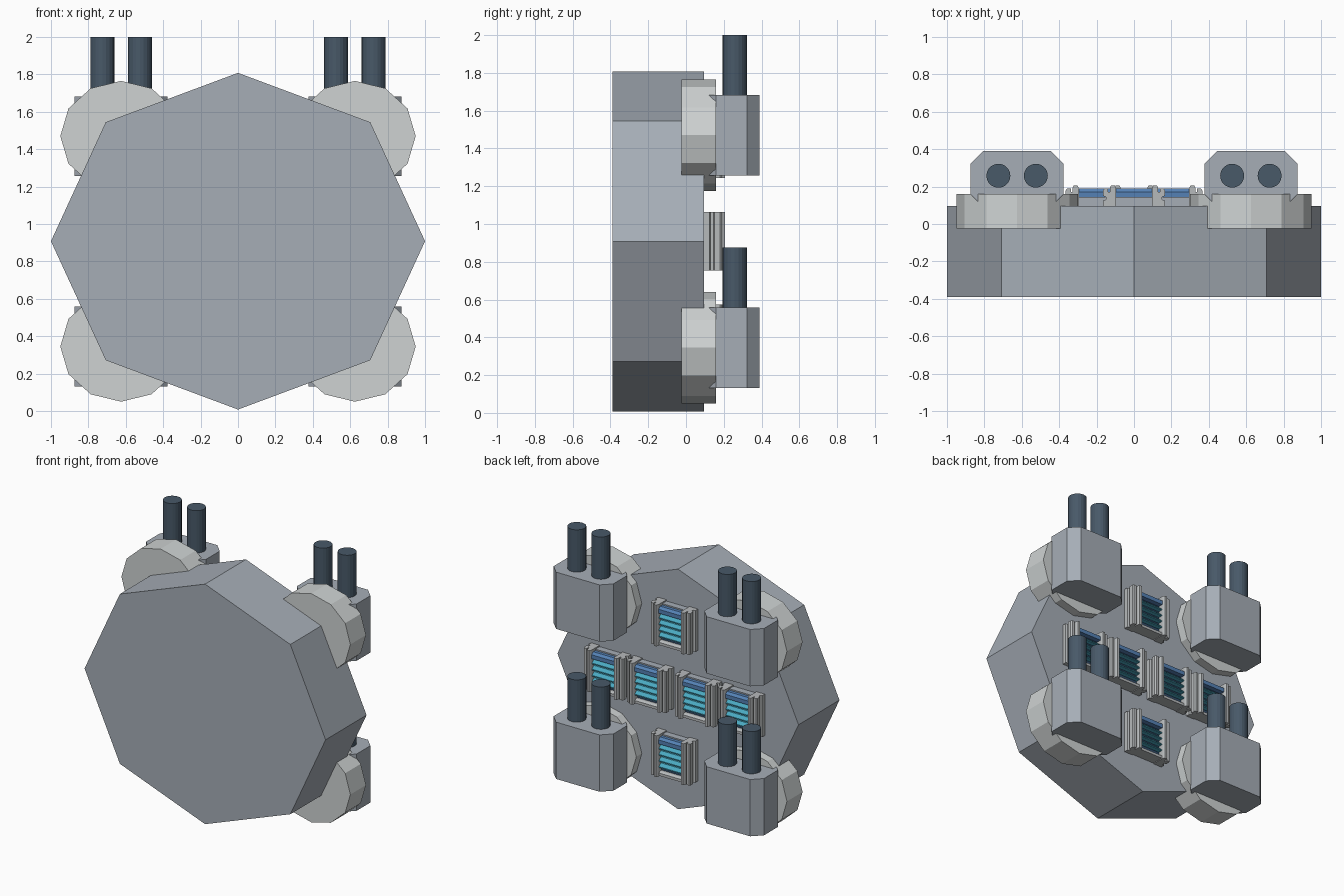
import bpy, bmesh, math

if "Cube" in bpy.data.objects:
    bpy.data.objects.remove(bpy.data.objects["Cube"])


def material(name, rgb):
    m = bpy.data.materials.new(name)
    m.diffuse_color = (*rgb, 1)
    m.use_nodes = True
    m.node_tree.nodes["Principled BSDF"].inputs["Base Color"].default_value = m.diffuse_color
    return m


HULL = material("hull grey", (0.38, 0.42, 0.47))
PALE = material("pale grey", (0.62, 0.65, 0.65))
STEEL = material("dark steel", (0.065, 0.10, 0.14))
TRIM = material("trim grey", (0.47, 0.49, 0.50))
BLUE = material("vent blue", (0.09, 0.22, 0.46))
TEAL = material("vent teal", (0.07, 0.40, 0.54))
NAVY = material("vent navy", (0.03, 0.07, 0.14))


def prism(name, pts, axis, lo, hi, mat, loc=(0, 0, 0)):
    """Extrude a 2D outline along an axis: x uses (y,z), y uses (x,z), z uses (x,y)."""
    def place(p, d):
        return {"x": (d, p[0], p[1]), "y": (p[0], d, p[1]), "z": (p[0], p[1], d)}[axis]
    bm = bmesh.new()
    a = [bm.verts.new(place(p, lo)) for p in pts]
    b = [bm.verts.new(place(p, hi)) for p in pts]
    bm.faces.new(a)
    bm.faces.new(b)
    for i in range(len(pts)):
        j = (i + 1) % len(pts)
        bm.faces.new((a[i], a[j], b[j], b[i]))
    bmesh.ops.recalc_face_normals(bm, faces=bm.faces)
    me = bpy.data.meshes.new(name)
    bm.to_mesh(me)
    bm.free()
    me.materials.append(mat)
    ob = bpy.data.objects.new(name, me)
    ob.location = loc
    bpy.context.collection.objects.link(ob)
    return ob


def ellipse(n, rx, rz):
    return [(rx * math.cos(2 * math.pi * i / n), rz * math.sin(2 * math.pi * i / n)) for i in range(n)]


def rect(x0, x1, y0, y1):
    return [(x0, y0), (x1, y0), (x1, y1), (x0, y1)]


MID = 0.908

# Octagonal main hull
prism("hull", ellipse(8, 1.0, 0.9), "y", -0.39, 0.095, HULL, (0, 0, MID))

# Four turrets: mounting disc, chamfered housing, twin barrels
W, C, Y0, Y1 = 0.248, 0.068, 0.09, 0.39
housing = [(-W, Y0 + C), (-W + C, Y0), (W - C, Y0), (W, Y0 + C),
           (W, Y1 - C), (W - C, Y1), (C - W, Y1), (-W, Y1 - C)]
for x in (-0.625, 0.625):
    for z in (0.345, 1.47):
        prism("turret_disc", ellipse(12, 0.325, 0.295), "y", -0.025, 0.16, PALE, (x, 0, z))
        prism("turret_housing", housing, "z", -0.213, 0.213, HULL, (x, 0, z))
        for s in (-1, 1):
            prism("barrel", ellipse(20, 0.064, 0.064), "z", 0.0, 0.53, STEEL,
                  (x + s * 0.1, 0.258, z))


# Louvred vents on the back
def vent(x, z):
    loc = (x, 0.095, z)
    prism("vent_plate", rect(-0.14, 0.14, -0.145, 0.145), "y", -0.01, 0.05, HULL, loc)
    prism("vent_recess", rect(-0.1, 0.1, -0.125, 0.125), "y", 0.05, 0.058, NAVY, loc)
    # Ribbed pillars on both sides
    rib = [(0.095, 0), (0.095, 0.095), (0.103, 0.112), (0.122, 0.112), (0.128, 0.1),
           (0.128, 0.075), (0.138, 0.075), (0.138, 0.095), (0.158, 0.095), (0.165, 0.085),
           (0.165, 0.055), (0.15, 0.05), (0.15, 0.035), (0.165, 0.03), (0.165, 0)]
    for s in (-1, 1):
        prism("vent_pillar", [(s * px, py) for px, py in rib], "z", -0.155, 0.155, TRIM, loc)
    # Blue header, teal slats and grey sill
    prism("vent_header", [(0.05, 0.135), (0.075, 0.135), (0.095, 0.12), (0.095, 0.09), (0.05, 0.09)],
          "x", -0.097, 0.097, BLUE, loc)
    for i in range(4):
        c = 0.058 - i * 0.046
        prism("vent_slat", [(0.05, c + 0.018), (0.068, c + 0.018), (0.09, c - 0.002), (0.09, c - 0.01),
                            (0.05, c - 0.01)], "x", -0.097, 0.097, TEAL, loc)
    prism("vent_sill", [(0.0, -0.12), (0.075, -0.12), (0.09, -0.13), (0.09, -0.15), (0.0, -0.15)],
          "x", -0.097, 0.097, TRIM, loc)


for x in (-0.555, -0.2, 0.2, 0.555):
    vent(x, MID)
for z in (MID - 0.49, MID + 0.49):
    vent(0, z)
